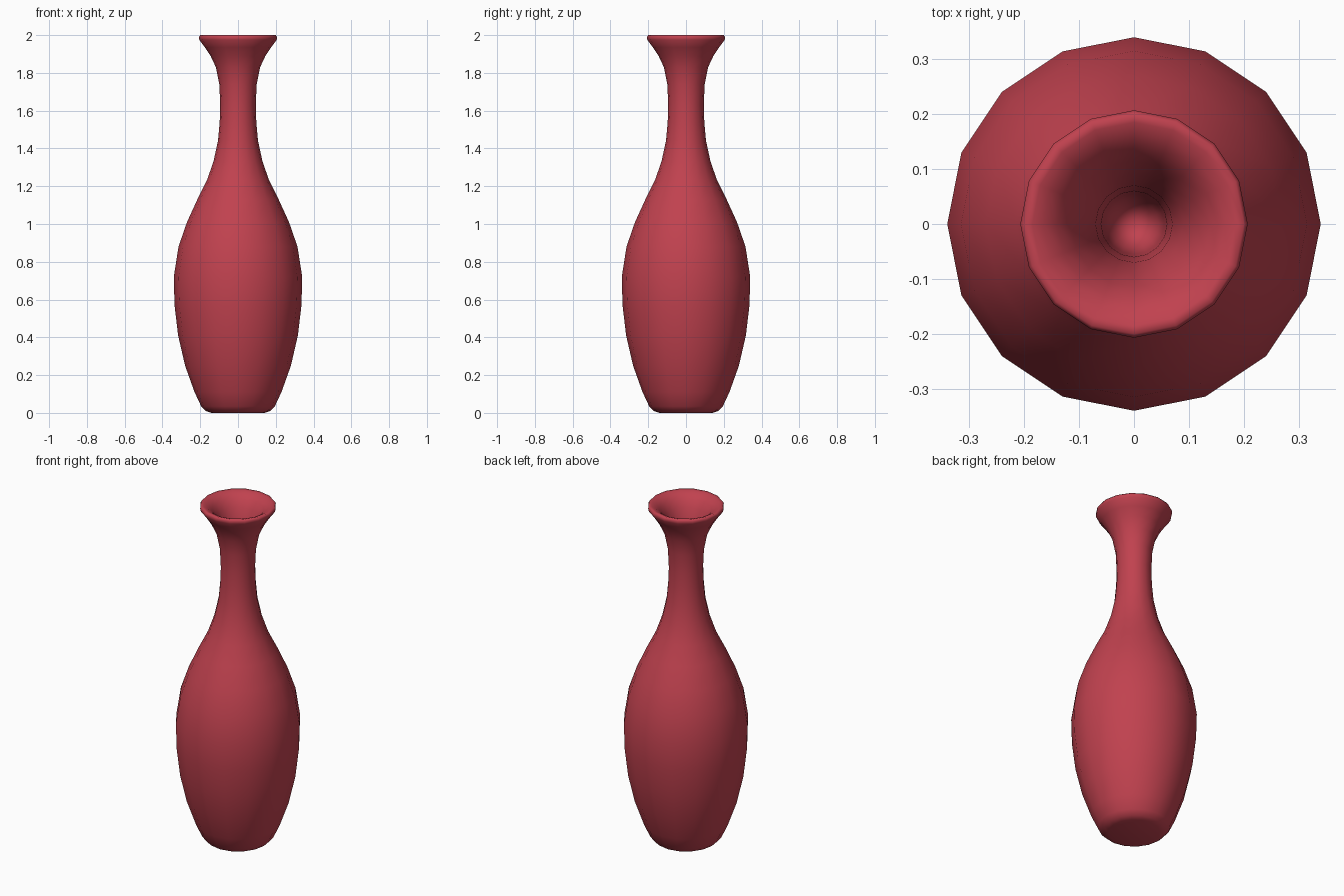
import bpy
import bmesh
from math import tau

cube = bpy.data.objects.get("Cube")
if cube:
    bpy.data.objects.remove(cube, do_unlink=True)

SIDES = 16

# Glaze colour
glaze = bpy.data.materials.new("dark red glaze")
glaze.use_nodes = True
color = (0.53, 0.054, 0.078, 1.0)
glaze.diffuse_color = color
glaze.node_tree.nodes["Principled BSDF"].inputs["Base Color"].default_value = color

# Profile as (radius, height): base and belly, neck and flare, lip, inside
base_and_belly = [(0, 0), (0.14, 0), (0.17, 0.01), (0.195, 0.035), (0.23, 0.11),
                  (0.28, 0.25), (0.317, 0.41), (0.336, 0.57), (0.34, 0.72),
                  (0.315, 0.88), (0.27, 1.01)]
neck_and_flare = [(0.215, 1.13), (0.165, 1.23), (0.13, 1.33), (0.106, 1.44),
                  (0.097, 1.54), (0.094, 1.63), (0.099, 1.74), (0.117, 1.83),
                  (0.145, 1.89), (0.175, 1.935)]
lip = [(0.205, 1.975), (0.207, 1.99), (0.2, 2.0), (0.185, 1.997), (0.165, 1.988)]
inside = [(0.14, 1.967), (0.115, 1.925), (0.09, 1.86), (0.07, 1.76),
          (0.06, 1.62), (0.055, 1.48), (0.045, 1.38), (0, 1.32)]
profile = base_and_belly + neck_and_flare + lip + inside

# Vase turned around the vertical axis
bm = bmesh.new()
verts = [bm.verts.new((r, 0, z)) for r, z in profile]
edges = [bm.edges.new(pair) for pair in zip(verts, verts[1:])]
bmesh.ops.spin(bm, geom=verts + edges, cent=(0, 0, 0), axis=(0, 0, 1),
               angle=tau, steps=SIDES, use_duplicate=False)
bmesh.ops.remove_doubles(bm, verts=bm.verts, dist=0.0005)
bmesh.ops.recalc_face_normals(bm, faces=bm.faces)
for face in bm.faces:
    face.smooth = True

mesh = bpy.data.meshes.new("vase")
bm.to_mesh(mesh)
bm.free()
mesh.materials.append(glaze)
vase = bpy.data.objects.new("vase", mesh)
bpy.context.collection.objects.link(vase)
